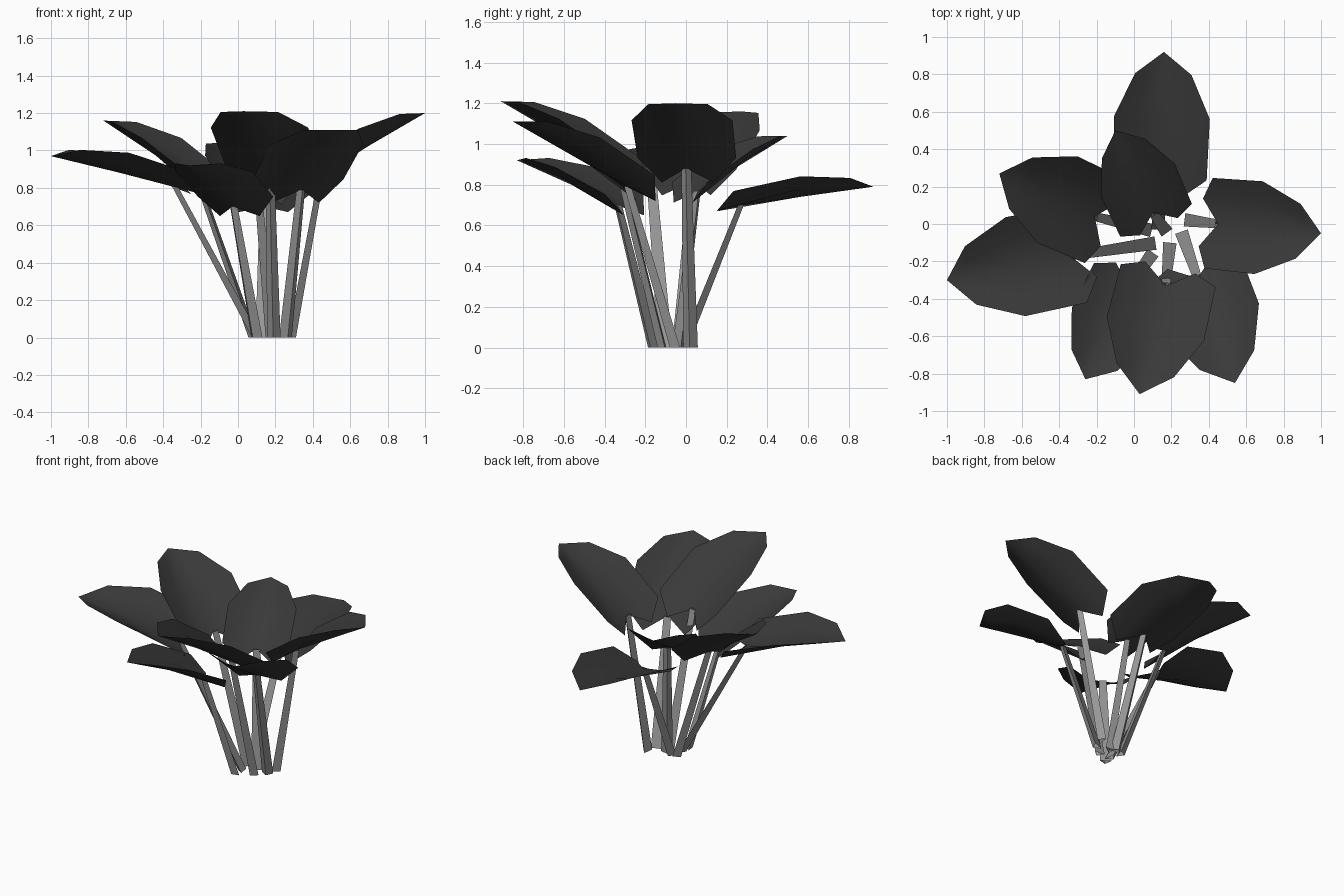
import bpy
import bmesh
from mathutils import Vector

cube = bpy.data.objects.get("Cube")
if cube:
    bpy.data.objects.remove(cube, do_unlink=True)


def make_material(name, colour):
    mat = bpy.data.materials.new(name)
    mat.use_nodes = True
    mat.diffuse_color = colour
    mat.node_tree.nodes["Principled BSDF"].inputs["Base Color"].default_value = colour
    return mat


leaf_mat = make_material("dark leaf", (0.041, 0.041, 0.041, 1))
stem_mat = make_material("grey stem", (0.31, 0.31, 0.31, 1))


def finish(bm, name, mat, smooth):
    mesh = bpy.data.meshes.new(name)
    bm.to_mesh(mesh)
    bm.free()
    mesh.materials.append(mat)
    for poly in mesh.polygons:
        poly.use_smooth = smooth
    obj = bpy.data.objects.new(name, mesh)
    bpy.context.collection.objects.link(obj)


# Half of the leaf grid, per unit length: (along, sideways, rise) from midrib to rim
LEAF_ROWS = [
    [(0, 0, 0), (-0.18, 0.2, -0.02), (-0.03, 0.38, 0.11)],
    [(0.45, 0, 0), (0.47, 0.2, 0.06), (0.48, 0.39, 0.15)],
    [(0.8, 0, 0), (0.83, 0.12, 0.04), (0.83, 0.23, 0.09)],
]


def make_leaf(name, base, tip):
    """Cupped heart-shaped blade running from the stem joint to its tip."""
    base, tip = Vector(base), Vector(tip)
    forward = tip - base
    length = forward.length
    side = Vector((0, 0, 1)).cross(forward).normalized() * length
    up = forward.cross(side).normalized() * length
    bm = bmesh.new()
    grid = []
    for row in LEAF_ROWS:
        mirrored = [(a, -s, r) for a, s, r in reversed(row[1:])]
        grid.append([bm.verts.new(base + forward * a + side * s + up * r)
                     for a, s, r in mirrored + row])
    for lower, upper in zip(grid, grid[1:]):
        for i in range(len(lower) - 1):
            bm.faces.new((lower[i + 1], lower[i], upper[i], upper[i + 1]))
    point = bm.verts.new(tip)
    last = grid[-1]
    for i in range(len(last) - 1):
        bm.faces.new((last[i + 1], last[i], point))
    finish(bm, name, leaf_mat, True)


def make_stem(name, root, top):
    """Tapered three-sided stalk with its flat side towards the plant's middle."""
    foot, top = Vector((*root, 0)), Vector(top)
    lean = top - foot
    lean.z = 0
    lean.normalize()
    across = Vector((0, 0, 1)).cross(lean)
    bm = bmesh.new()
    rings = []
    for centre, half, depth in ((foot, 0.036, 0.02), (top, 0.024, 0.014)):
        rings.append([bm.verts.new(centre + across * half * s + lean * depth * d)
                      for s, d in ((-1, -1), (0, 1), (1, -1))])
    for i in range(3):
        j = (i + 1) % 3
        bm.faces.new((rings[0][i], rings[0][j], rings[1][j], rings[1][i]))
    finish(bm, name, stem_mat, False)


# Each plant shoot: stem root, leaf joint, leaf tip
SHOOTS = {
    "back": ((0.13, -0.01), (0.14, 0.27, 0.7), (0.16, 0.92, 0.79)),
    "inner_back": ((0.165, -0.03), (0.1, 0.06, 0.77), (-0.1, 0.5, 1.04)),
    "back_right": ((0.075, -0.03), (-0.21, 0.04, 0.82), (-0.72, 0.27, 1.16)),
    "right": ((0.095, -0.105), (-0.34, -0.17, 0.81), (-1, -0.3, 0.97)),
    "front_right": ((0.09, -0.17), (-0.03, -0.34, 0.7), (-0.26, -0.83, 0.92)),
    "front": ((0.19, -0.12), (0.17, -0.33, 0.87), (0.03, -0.91, 1.21)),
    "front_left": ((0.26, -0.06), (0.34, -0.29, 0.79), (0.54, -0.85, 1.11)),
    "left": ((0.29, 0.02), (0.45, 0, 0.88), (1, -0.05, 1.2)),
}

for place, (root, joint, tip) in SHOOTS.items():
    make_stem(place + "_stem", root, joint)
    make_leaf(place + "_leaf", joint, tip)
